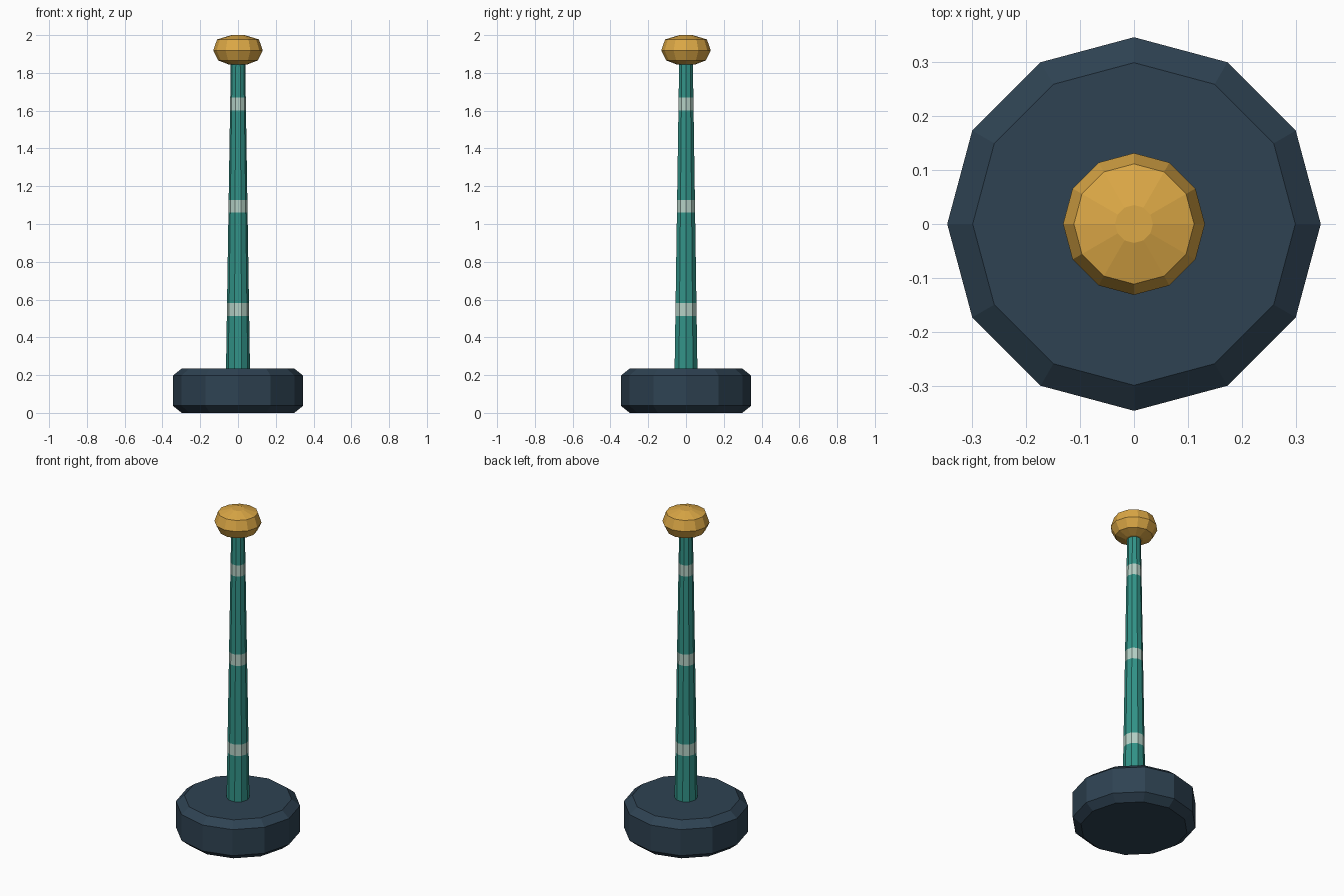
import bpy, bmesh, math

if "Cube" in bpy.data.objects:
    bpy.data.objects.remove(bpy.data.objects["Cube"])


def material(name, rgb):
    m = bpy.data.materials.new(name)
    lin = [(c / 255 / 12.92) if c <= 10 else ((c / 255 + 0.055) / 1.055) ** 2.4 for c in rgb]
    m.diffuse_color = (*lin, 1)
    m.use_nodes = True
    m.node_tree.nodes["Principled BSDF"].inputs["Base Color"].default_value = m.diffuse_color
    return m


SLATE = material("slate_blue", (46, 66, 82))
TEAL = material("teal", (50, 147, 136))
PALE = material("pale_mint", (180, 208, 197))
GOLD = material("gold", (220, 168, 70))


def lathe(name, profile, sides, mats, pick=lambda z: 0):
    """Revolve (radius, z) points into a capped, faceted solid."""
    bm = bmesh.new()
    rings = []
    for r, z in profile:
        rings.append([bm.verts.new((r * math.cos(2 * math.pi * i / sides),
                                    r * math.sin(2 * math.pi * i / sides), z))
                      for i in range(sides)])
    for a, b in zip(rings, rings[1:]):
        for i in range(sides):
            j = (i + 1) % sides
            f = bm.faces.new((a[i], a[j], b[j], b[i]))
            f.material_index = pick(f.calc_center_median().z)
    bm.faces.new(rings[0][::-1])
    bm.faces.new(rings[-1])
    me = bpy.data.meshes.new(name)
    bm.to_mesh(me)
    bm.free()
    for m in mats:
        me.materials.append(m)
    ob = bpy.data.objects.new(name, me)
    bpy.context.collection.objects.link(ob)
    return ob


# Heavy chamfered base
lathe("base", [(0.298, 0), (0.345, 0.038), (0.345, 0.197), (0.298, 0.235)], 12, [SLATE])

# Tapered post with three painted bands
BANDS = [(0.513, 0.582), (1.06, 1.128), (1.602, 1.67)]
Z0, Z1, R0, R1 = 0.2, 1.87, 0.064, 0.038
heights = [Z0] + [z for band in BANDS for z in band] + [Z1]
post = [(R0 + (R1 - R0) * (z - Z0) / (Z1 - Z0), z) for z in heights]
lathe("post", post, 10, [TEAL, PALE],
      lambda z: int(any(lo < z < hi for lo, hi in BANDS)))

# Faceted knob on top
lathe("knob", [(0.05, 1.845), (0.105, 1.866), (0.131, 1.918), (0.111, 1.977), (0.035, 2.0)],
      12, [GOLD])
